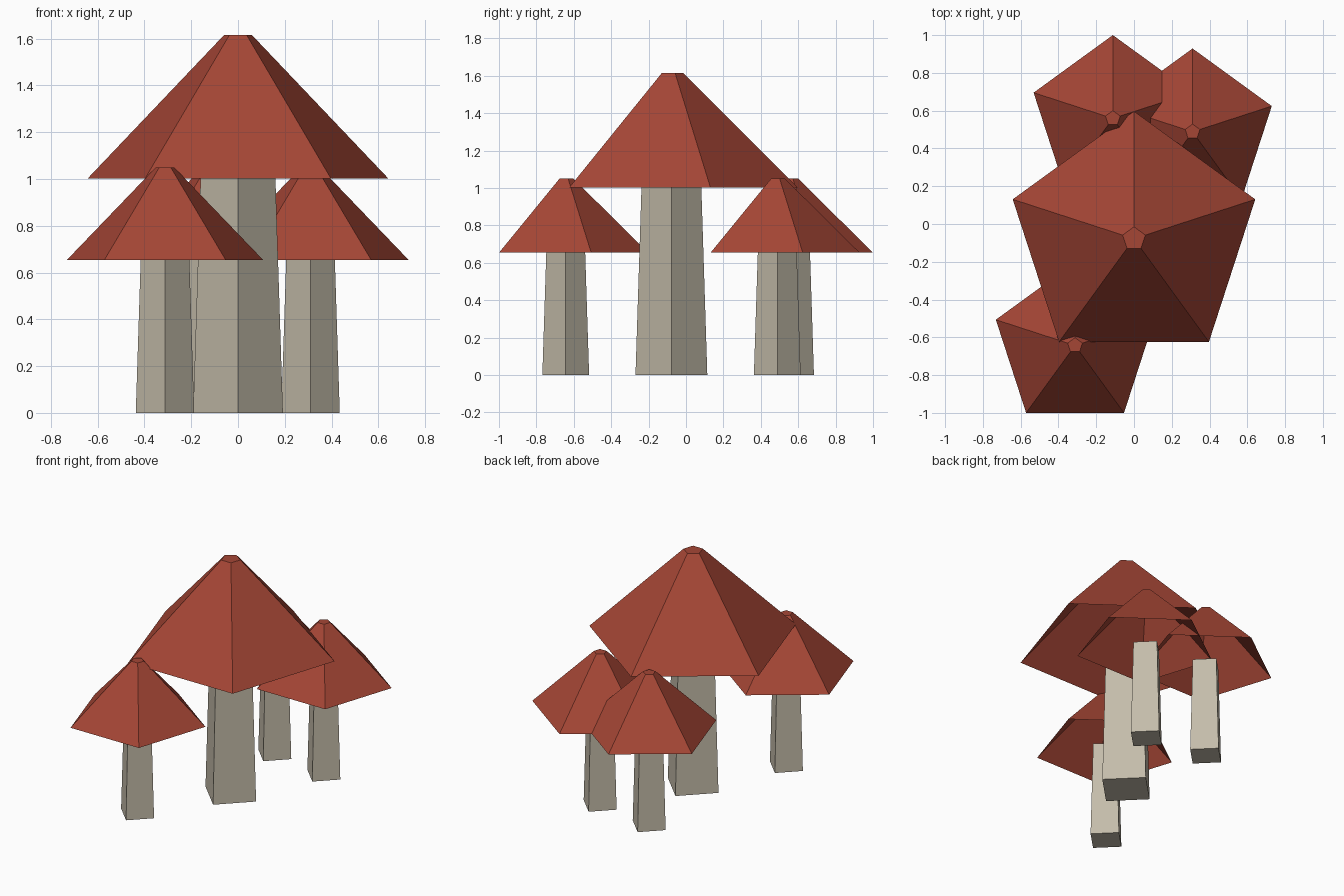
import bpy
import bmesh
from math import sin, cos, tau

default = bpy.data.objects.get("Cube")
if default:
    bpy.data.objects.remove(default, do_unlink=True)


def make_material(name, color):
    mat = bpy.data.materials.new(name)
    mat.use_nodes = True
    mat.diffuse_color = color
    bsdf = next(n for n in mat.node_tree.nodes if n.type == 'BSDF_PRINCIPLED')
    bsdf.inputs["Base Color"].default_value = color
    bsdf.inputs["Roughness"].default_value = 0.9
    return mat


RED = make_material("cap red", (0.376, 0.061, 0.036, 1))
BEIGE = make_material("stem beige", (0.552, 0.503, 0.402, 1))


def frustum(name, mat, center, sides, r_low, r_high, z_low, z_high, open_base):
    """Tapered prism with one corner pointing to the back."""
    bm = bmesh.new()

    def ring(r, z):
        angles = [tau * i / sides for i in range(sides)]
        return [bm.verts.new((-r * sin(a), r * cos(a), z)) for a in angles]

    low, high = ring(r_low, 0), ring(r_high, z_high - z_low)
    for i in range(sides):
        j = (i + 1) % sides
        bm.faces.new((low[i], low[j], high[j], high[i]))
    bm.faces.new(high)
    if not open_base:
        bm.faces.new(low[::-1])
    mesh = bpy.data.meshes.new(name)
    bm.to_mesh(mesh)
    bm.free()
    mesh.materials.append(mat)
    obj = bpy.data.objects.new(name, mesh)
    obj.location = (*center, z_low)
    bpy.context.collection.objects.link(obj)


def mushroom(name, center, stem_low, stem_high, rim, tip, rim_z, top_z):
    # Four-sided tapered stem
    frustum(name + "_stem", BEIGE, center, 4, stem_low, stem_high, 0, rim_z, False)
    # Five-sided hollow cap
    frustum(name + "_cap", RED, center, 5, rim, tip, rim_z, top_z, True)


# Large mushroom in the middle
mushroom("large", (0, -0.078), 0.192, 0.16, 0.675, 0.063, 1.003, 1.615)

# Small mushrooms around it
for name, center in (("front", (-0.312, -0.643)),
                     ("back_left", (0.31, 0.488)),
                     ("back_right", (-0.112, 0.559))):
    mushroom(name, center, 0.125, 0.104, 0.441, 0.041, 0.654, 1.05)
